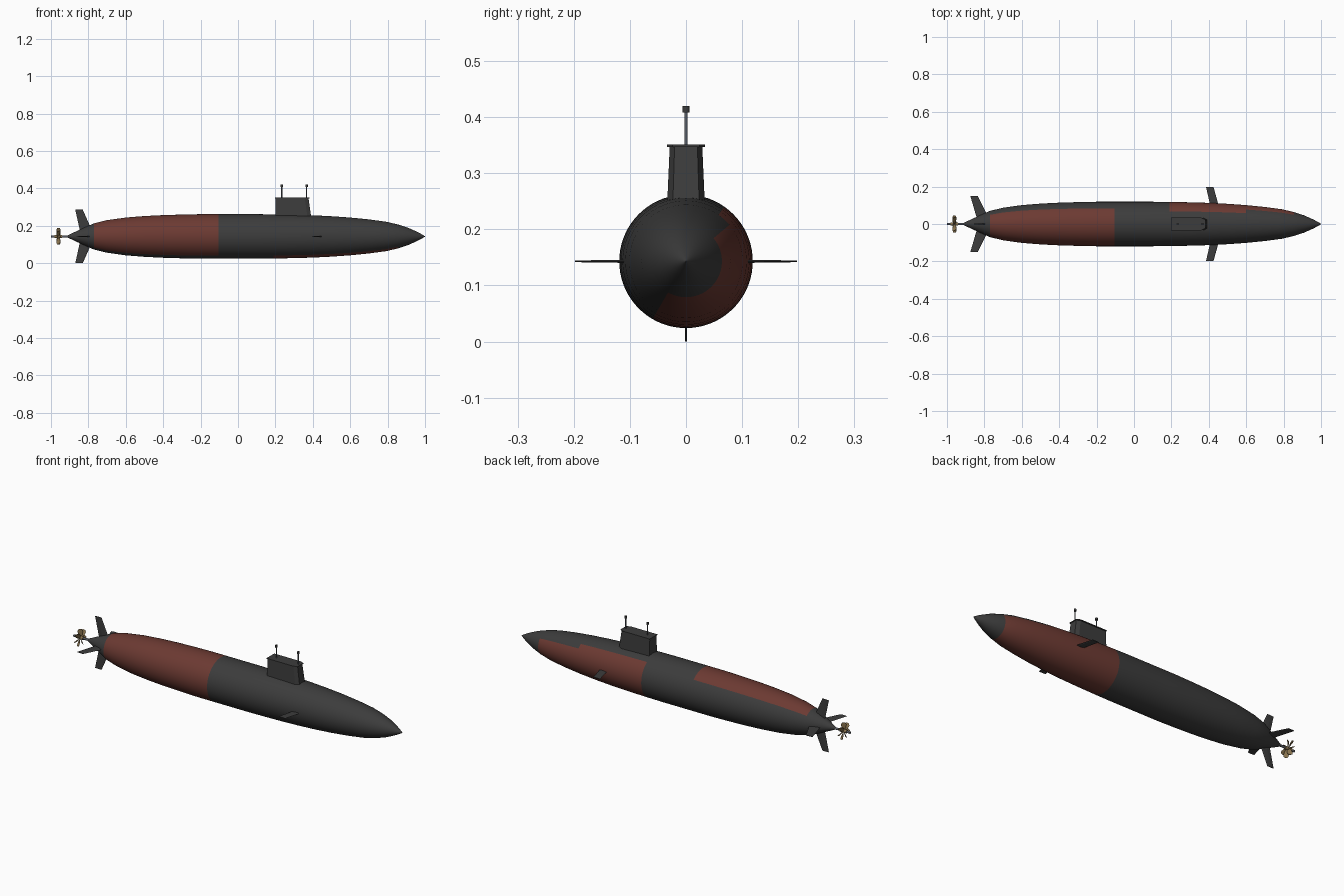
import bpy, bmesh, math
from mathutils import Vector, Matrix

cube = bpy.data.objects.get("Cube")
if cube:
    bpy.data.objects.remove(cube, do_unlink=True)

AXIS_Z = 0.143
HULL_SIDES = 72


def material(name, r, g, b):
    mat = bpy.data.materials.new(name)
    mat.use_nodes = True
    mat.diffuse_color = (r, g, b, 1)
    mat.node_tree.nodes["Principled BSDF"].inputs["Base Color"].default_value = (r, g, b, 1)
    return mat


grey = material("dark grey", 0.045, 0.045, 0.045)
red = material("rust red", 0.15, 0.042, 0.032)
brass = material("brass", 0.26, 0.18, 0.08)
steel = material("steel", 0.1, 0.11, 0.13)


def finish(name, bm, *mats, smooth=True):
    bmesh.ops.recalc_face_normals(bm, faces=bm.faces)
    mesh = bpy.data.meshes.new(name)
    bm.to_mesh(mesh)
    bm.free()
    obj = bpy.data.objects.new(name, mesh)
    bpy.context.collection.objects.link(obj)
    for mat in mats:
        mesh.materials.append(mat)
    if smooth:
        bpy.ops.object.select_all(action="DESELECT")
        obj.select_set(True)
        bpy.context.view_layer.objects.active = obj
        bpy.ops.object.shade_smooth_by_angle(angle=math.radians(35))
    return obj


def loft(bm, sections):
    """Skin a list of equal-length closed sections and cap both ends."""
    rings = [[bm.verts.new(p) for p in s] for s in sections]
    for a, b in zip(rings, rings[1:]):
        for i in range(len(a)):
            j = (i + 1) % len(a)
            bm.faces.new((a[i], a[j], b[j], b[i]))
    bm.faces.new(rings[0])
    bm.faces.new(rings[-1])


def cylinder(bm, start, end, radius, sides=12):
    start, end = Vector(start), Vector(end)
    turn = (end - start).to_track_quat("Z", "Y").to_matrix().to_4x4()
    bmesh.ops.create_cone(bm, cap_ends=True, segments=sides, radius1=radius, radius2=radius,
                          depth=(end - start).length,
                          matrix=Matrix.Translation((start + end) / 2) @ turn)


# Hull: a turned profile, with stations placed on the paint boundaries
profile = [(-0.915, 0.004), (-0.87, 0.025), (-0.82, 0.048), (-0.77, 0.07), (-0.7, 0.087),
           (-0.6, 0.101), (-0.5, 0.109), (-0.4, 0.114), (-0.3, 0.117), (-0.2, 0.119),
           (-0.105, 0.119), (0, 0.119), (0.1, 0.119), (0.19, 0.118), (0.3, 0.116),
           (0.4, 0.113), (0.5, 0.108), (0.6, 0.101), (0.7, 0.091), (0.79, 0.079),
           (0.855, 0.064), (0.91, 0.046), (0.955, 0.026), (0.98, 0.013), (1, 0.001)]
bm = bmesh.new()
sections = []
for x, r in profile:
    angles = [2 * math.pi * i / HULL_SIDES for i in range(HULL_SIDES)]
    sections.append([(x, r * math.cos(a), AXIS_Z + r * math.sin(a)) for a in angles])
loft(bm, sections)

# Paint: opposite half-round patches on the stern and the bow
for face in bm.faces:
    c = face.calc_center_median()
    angle = math.degrees(math.atan2(c.z - AXIS_Z, c.y))
    if -0.77 < c.x < -0.105:
        face.material_index = int(angle > 43 or angle < -120)
    elif 0.19 < c.x < 0.855:
        face.material_index = int(-122 < angle < (53 if c.x < 0.6 else 42))
finish("hull", bm, grey, red)


# Sail: tapered body with a raked leading edge and a thin roof plate
def sail_section(back, front, half, z):
    return [(back, -half, z), (front - 0.02, -half, z), (front, -half * 0.7, z),
            (front, half * 0.7, z), (front - 0.02, half, z), (back, half, z)]


bm = bmesh.new()
loft(bm, [sail_section(0.2, 0.393, 0.034, 0.235), sail_section(0.2, 0.377, 0.029, 0.348)])
finish("sail", bm, grey, smooth=False)
bm = bmesh.new()
loft(bm, [sail_section(0.197, 0.381, 0.034, 0.347), sail_section(0.197, 0.381, 0.034, 0.351)])
finish("sail_roof", bm, grey, smooth=False)

# Masts with small sensor heads
for name, x in (("rear", 0.234), ("front", 0.367)):
    bm = bmesh.new()
    cylinder(bm, (x, 0, 0.34), (x, 0, 0.41), 0.003)
    finish(name + "_mast", bm, steel)
    bm = bmesh.new()
    cylinder(bm, (x, 0, 0.408), (x, 0, 0.42), 0.0065)
    finish(name + "_mast_head", bm, grey)


# Fins: thin swept plates with a lens-shaped section
def fin(name, root, tip, inner, outer, turn):
    bm = bmesh.new()
    spin = Matrix.Rotation(turn, 3, "X")
    parts = []
    for (back, front), reach, thick in ((root, inner, 0.003), (tip, outer, 0.0015)):
        span = front - back
        outline = [(back, 0), (back + span * 0.4, thick), (front - span * 0.15, thick),
                   (front, 0), (front - span * 0.15, -thick), (back + span * 0.4, -thick)]
        parts.append([spin @ Vector((x, reach, t)) + Vector((0, 0, AXIS_Z)) for x, t in outline])
    loft(bm, parts)
    finish(name, bm, grey, smooth=False)


for side, turn in (("left", 0), ("right", math.pi)):
    fin(side + "_bow_plane", (0.41, 0.455), (0.385, 0.425), 0.09, 0.198, turn)
    fin(side + "_stern_plane", (-0.84, -0.775), (-0.875, -0.835), 0.03, 0.15, turn)
for side, turn in (("upper", math.pi / 2), ("lower", -math.pi / 2)):
    fin(side + "_rudder", (-0.845, -0.78), (-0.87, -0.83), 0.03, 0.143, turn)

# Propeller shaft and hub
bm = bmesh.new()
cylinder(bm, (-1, 0, AXIS_Z), (-0.89, 0, AXIS_Z), 0.006, 16)
finish("propeller_shaft", bm, steel)
bm = bmesh.new()
cylinder(bm, (-0.98, 0, AXIS_Z), (-0.94, 0, AXIS_Z), 0.009, 16)
finish("propeller_hub", bm, brass)

# Propeller: seven twisted blades
bm = bmesh.new()
BLADES = 7
for k in range(BLADES):
    spin = Matrix.Rotation(2 * math.pi * k / BLADES, 3, "X")
    parts = []
    for reach, half, pitch in ((0.005, 0.008, 55), (0.02, 0.012, 45),
                               (0.036, 0.013, 35), (0.046, 0.007, 28)):
        twist = Matrix.Rotation(math.radians(pitch), 3, "Z")
        corners = [(-half, -0.001), (half, -0.001), (half, 0.001), (-half, 0.001)]
        parts.append([spin @ (twist @ Vector((x, y, 0)) + Vector((-0.96, 0, reach)))
                      + Vector((0, 0, AXIS_Z)) for x, y in corners])
    loft(bm, parts)
finish("propeller_blades", bm, brass)
